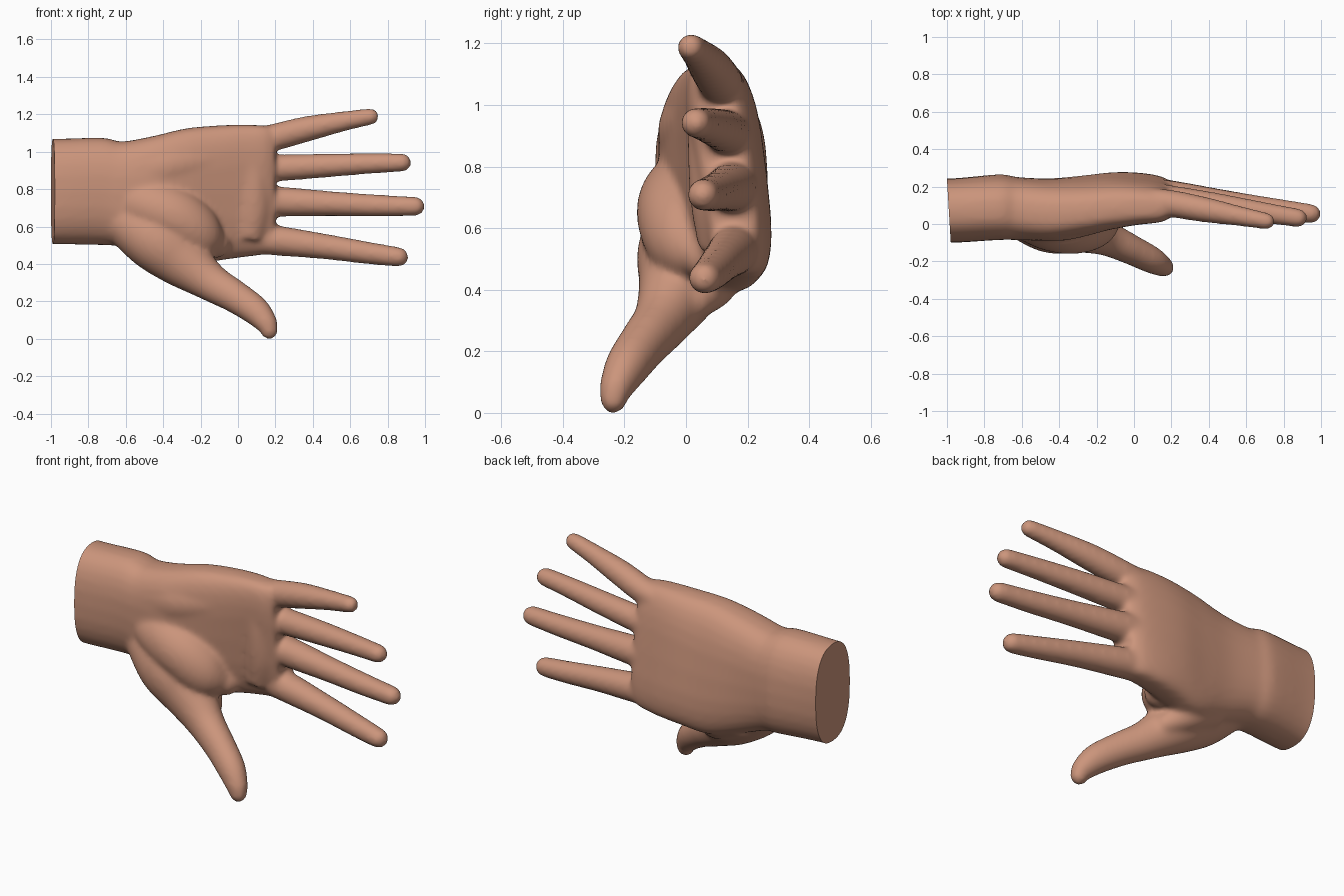
import bpy, bmesh, math
from mathutils import Vector

if "Cube" in bpy.data.objects:
    bpy.data.objects.remove(bpy.data.objects["Cube"])

skin = bpy.data.materials.new("skin")
skin.diffuse_color = (0.60, 0.30, 0.20, 1)
skin.use_nodes = True
skin.node_tree.nodes["Principled BSDF"].inputs["Base Color"].default_value = skin.diffuse_color
bm = bmesh.new()
N = 28


def loft(rings):
    """Skin a list of point rings and cap both ends."""
    vs = [[bm.verts.new(p) for p in ring] for ring in rings]
    for a, b in zip(vs, vs[1:]):
        for i in range(N):
            j = (i + 1) % N
            bm.faces.new((a[i], a[j], b[j], b[i]))
    bm.faces.new(list(reversed(vs[0])))
    bm.faces.new(vs[-1])


def resample(pts, steps=6):
    """Catmull-Rom curve through tuples of any length."""
    p = [pts[0]] + list(pts) + [pts[-1]]
    out = []
    for k in range(1, len(p) - 2):
        for s in range(steps):
            t = s / steps
            out.append([0.5 * (2 * b + (c - a) * t + (2 * a - 5 * b + 4 * c - d) * t * t
                               + (3 * b - a - 3 * c + d) * t ** 3)
                        for a, b, c, d in zip(p[k - 1], p[k], p[k + 1], p[k + 2])])
    return out + [list(pts[-1])]


def tube(pts, depth=1.0):
    """Round limb through (x, y, z, radius) with a rounded tip; depth flattens it towards y."""
    path = resample(pts)
    end, before = Vector(path[-1][:3]), Vector(path[-2][:3])
    d, r = (end - before).normalized(), path[-1][3]
    for a in (20, 40, 60, 78):
        a = math.radians(a)
        path.append([*(end + d * r * math.sin(a)), r * math.cos(a)])
    rings = []
    for i, q in enumerate(path):
        lo, hi = path[max(i - 1, 0)], path[min(i + 1, len(path) - 1)]
        t = (Vector(hi[:3]) - Vector(lo[:3])).normalized()
        u = t.cross(Vector((0, 1, 0))).normalized()
        v = t.cross(u) * depth
        rings.append([Vector(q[:3]) + q[3] * (u * math.cos(2 * math.pi * k / N)
                      + v * math.sin(2 * math.pi * k / N)) for k in range(N)])
    loft(rings)


# Wrist and palm: x, front y, back y, low z, high z, lean of the top to the front, roundness
palm = [(-1.10, -0.10, 0.24, 0.505, 1.07, 0.00, 0.8),
        (-0.95, -0.10, 0.245, 0.505, 1.07, 0.00, 0.8),
        (-0.72, -0.085, 0.265, 0.50, 1.075, 0.01, 0.8),
        (-0.62, -0.085, 0.25, 0.49, 1.055, 0.01, 0.75),
        (-0.45, -0.085, 0.24, 0.43, 1.085, 0.02, 0.7),
        (-0.28, -0.055, 0.25, 0.39, 1.125, 0.03, 0.68),
        (-0.12, -0.015, 0.262, 0.415, 1.14, 0.04, 0.65),
        (0.02, 0.015, 0.255, 0.435, 1.145, 0.045, 0.6),
        (0.14, 0.03, 0.235, 0.45, 1.14, 0.045, 0.6),
        (0.20, 0.055, 0.205, 0.465, 1.12, 0.045, 0.7)]
rings = []
for x, f, b, lo, hi, lean, e in resample(palm, 4):
    ring = []
    for k in range(N):
        c, s = math.cos(2 * math.pi * k / N), math.sin(2 * math.pi * k / N)
        c = math.copysign(abs(c) ** e, c)
        s = math.copysign(abs(s) ** e, s)
        ring.append(Vector((x, (f + b) / 2 + c * (b - f) / 2 - lean * s,
                            (lo + hi) / 2 + s * (hi - lo) / 2)))
    rings.append(ring)
loft(rings)

# Four fingers, each starting inside the palm as a knuckle ridge
tube([(-0.10, 0.18, 0.55, 0.07), (0.14, 0.16, 0.532, 0.082), (0.45, 0.12, 0.495, 0.069),
      (0.70, 0.085, 0.458, 0.060), (0.86, 0.06, 0.437, 0.053)])
tube([(-0.10, 0.18, 0.74, 0.07), (0.16, 0.155, 0.735, 0.082), (0.50, 0.112, 0.722, 0.067),
      (0.75, 0.08, 0.712, 0.059), (0.948, 0.055, 0.708, 0.052)])
tube([(-0.10, 0.17, 0.90, 0.065), (0.16, 0.14, 0.91, 0.072), (0.45, 0.10, 0.925, 0.065),
      (0.70, 0.06, 0.937, 0.056), (0.878, 0.032, 0.942, 0.050)])
tube([(-0.10, 0.14, 1.03, 0.06), (0.16, 0.115, 1.07, 0.072), (0.36, 0.08, 1.12, 0.069),
      (0.55, 0.045, 1.16, 0.055), (0.71, 0.015, 1.188, 0.045)])

# Thumb with the muscle at its base
tube([(-0.66, 0.06, 0.67, 0.12), (-0.46, 0.0, 0.54, 0.165), (-0.30, -0.02, 0.42, 0.148),
      (-0.15, -0.075, 0.305, 0.104), (-0.02, -0.135, 0.228, 0.088),
      (0.09, -0.19, 0.153, 0.079), (0.15, -0.225, 0.085, 0.062), (0.167, -0.235, 0.045, 0.049)],
     0.92)
# Wide pad between the thumb and the middle of the palm
tube([(-0.62, 0.07, 0.74, 0.13), (-0.46, 0.015, 0.70, 0.155), (-0.32, 0.0, 0.64, 0.16),
      (-0.20, 0.02, 0.55, 0.14), (-0.12, 0.06, 0.51, 0.08)])
# Pad on the little finger side of the palm
tube([(-0.55, 0.07, 0.88, 0.15), (-0.38, 0.06, 0.92, 0.15), (-0.15, 0.075, 0.96, 0.11)])
# Pads under the fingers
tube([(0.06, 0.12, 0.53, 0.08), (0.08, 0.12, 0.68, 0.105), (0.08, 0.105, 0.85, 0.10),
      (0.06, 0.09, 1.02, 0.085)])
# Web between the thumb and the index finger
tube([(-0.42, 0.10, 0.50, 0.10), (-0.28, 0.08, 0.42, 0.085), (-0.19, 0.03, 0.365, 0.06)])

bmesh.ops.recalc_face_normals(bm, faces=bm.faces)
mesh = bpy.data.meshes.new("hand")
bm.to_mesh(mesh)
bm.free()
hand = bpy.data.objects.new("hand", mesh)
bpy.context.collection.objects.link(hand)

# Melt the parts into one smooth skin
remesh = hand.modifiers.new("fuse", 'REMESH')
remesh.mode = 'VOXEL'
remesh.voxel_size = 0.012
smooth = hand.modifiers.new("soften", 'SMOOTH')
smooth.factor = 0.5
smooth.iterations = 18
dg = bpy.context.evaluated_depsgraph_get()
fused = bpy.data.meshes.new_from_object(hand.evaluated_get(dg))
hand.modifiers.clear()

# Cut the wrist off flat, slightly slanted
bm = bmesh.new()
bm.from_mesh(fused)
bmesh.ops.bisect_plane(bm, geom=bm.verts[:] + bm.edges[:] + bm.faces[:],
                       plane_co=(-1.0, 0.24, 0.8), plane_no=(-1, -0.06, 0), clear_outer=True)
bmesh.ops.holes_fill(bm, edges=[e for e in bm.edges if e.is_boundary], sides=0)
bm.to_mesh(fused)
bm.free()
hand.data = fused
fused.materials.clear()
fused.materials.append(skin)
bpy.context.view_layer.objects.active = hand
hand.select_set(True)
bpy.ops.object.shade_smooth_by_angle(angle=math.radians(40))
